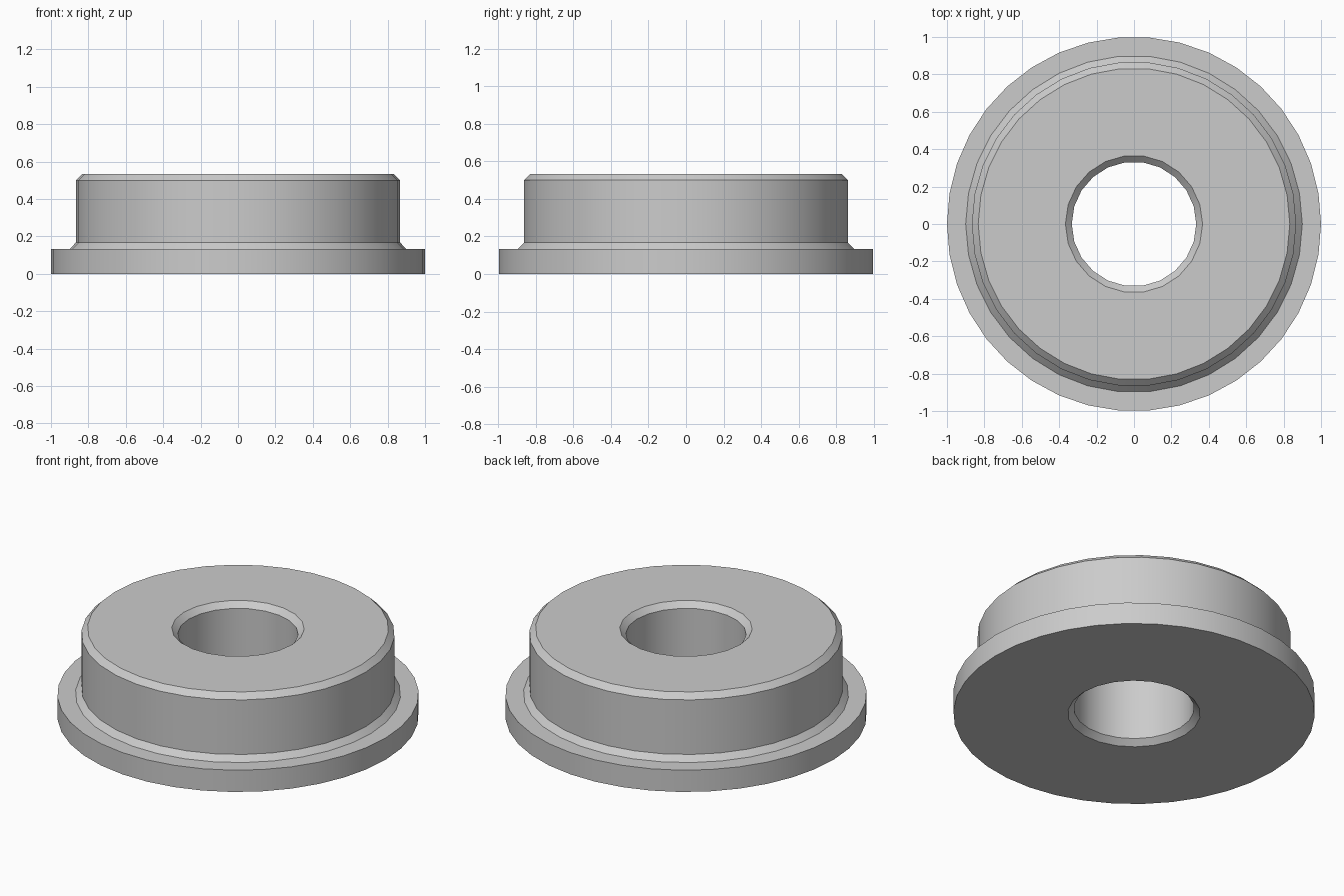
import bpy, bmesh, math

if "Cube" in bpy.data.objects:
    bpy.data.objects.remove(bpy.data.objects["Cube"], do_unlink=True)

grey = bpy.data.materials.new("light_grey")
grey.use_nodes = True
grey.diffuse_color = (0.6, 0.6, 0.6, 1)
grey.node_tree.nodes["Principled BSDF"].inputs["Base Color"].default_value = grey.diffuse_color

bm = bmesh.new()


def lathe(profile, sides):
    """Spin (radius, height) points round z; return the edge loops."""
    rings = []
    for r, z in profile:
        angles = [2 * math.pi * i / sides for i in range(sides)]
        rings.append([bm.verts.new((r * math.cos(a), r * math.sin(a), z)) for a in angles])
    for low, high in zip(rings, rings[1:]):
        for i in range(sides):
            j = (i + 1) % sides
            bm.faces.new((low[i], low[j], high[j], high[i]))
    return [[bm.edges.get((ring[i - 1], ring[i])) for i in range(sides)] for ring in rings]


# Wide flange wall, chamfered body wall and chamfered bore
flange = lathe([(1, 0), (1, 0.133)], 38)
body = lathe([(0.9, 0.133), (0.867, 0.167), (0.867, 0.5), (0.833, 0.533)], 34)
bore = lathe([(0.367, 0.533), (0.333, 0.5), (0.333, 0.033), (0.367, 0)], 22)

# Flat rings: flange top, body top and underside
for outer, inner in ((flange[1], body[0]), (body[3], bore[0]), (flange[0], bore[3])):
    bmesh.ops.triangle_fill(bm, edges=outer + inner, use_beauty=True)
bmesh.ops.recalc_face_normals(bm, faces=bm.faces)

mesh = bpy.data.meshes.new("flanged_bushing")
bm.to_mesh(mesh)
bm.free()
mesh.materials.append(grey)
bushing = bpy.data.objects.new("flanged_bushing", mesh)
bpy.context.collection.objects.link(bushing)

# Smooth round walls, sharp chamfer edges
bpy.ops.object.select_all(action="DESELECT")
bushing.select_set(True)
bpy.context.view_layer.objects.active = bushing
bpy.ops.object.shade_smooth_by_angle(angle=math.radians(30))
